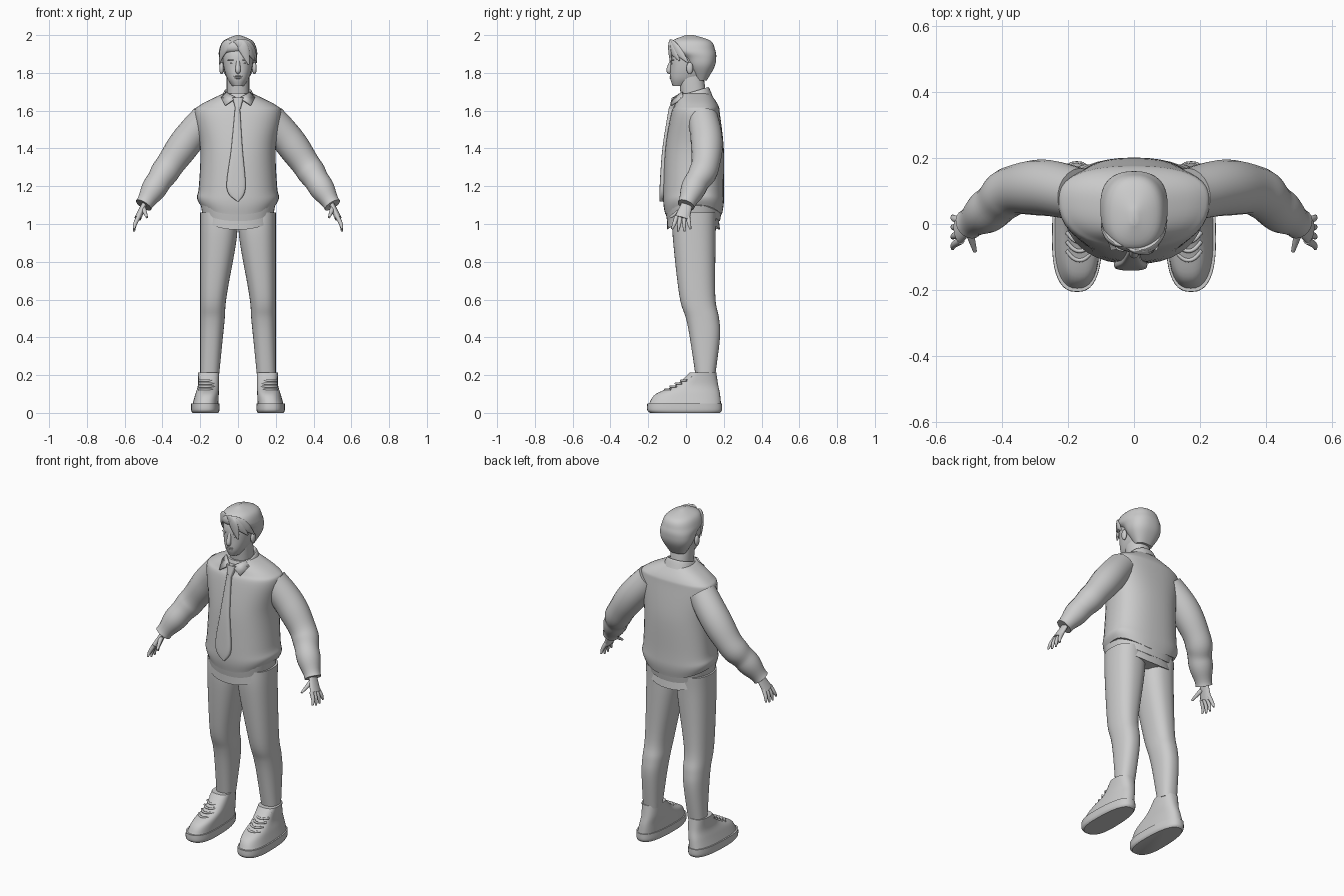
import bpy
import bmesh
import math
from mathutils import Vector

cube = bpy.data.objects.get("Cube")
if cube:
    bpy.data.objects.remove(cube, do_unlink=True)

grey = bpy.data.materials.new("plain grey")
grey.use_nodes = True
grey.diffuse_color = (.6, .6, .6, 1)
grey.node_tree.nodes["Principled BSDF"].inputs["Base Color"].default_value = grey.diffuse_color
parts = []


def finish(bm, name):
    """Turn a bmesh into a named, coloured object."""
    bmesh.ops.recalc_face_normals(bm, faces=bm.faces)
    mesh = bpy.data.meshes.new(name)
    bm.to_mesh(mesh)
    bm.free()
    mesh.materials.append(grey)
    part = bpy.data.objects.new(name, mesh)
    bpy.context.collection.objects.link(part)
    parts.append(part)
    return part


def smooth_path(rows, steps):
    """Catmull-Rom interpolation through rows of numbers."""
    path = []
    last = len(rows) - 1
    for index in range(last):
        before, start = rows[max(index - 1, 0)], rows[index]
        end, after = rows[index + 1], rows[min(index + 2, last)]
        for step in range(steps):
            t = step / steps
            path.append([q + t * (r - p + t * (2 * p - 5 * q + 4 * r - s
                         + t * (3 * (q - r) + s - p))) / 2
                         for p, q, r, s in zip(before, start, end, after)])
    path.append(list(rows[last]))
    return path


def skin(name, rings, side):
    """Bridge rings of points into a capped surface."""
    bm = bmesh.new()
    loops = [[bm.verts.new((side * x, y, z)) for x, y, z in ring] for ring in rings]
    for low, high in zip(loops, loops[1:]):
        for index in range(len(low)):
            bm.faces.new((low[index - 1], low[index], high[index], high[index - 1]))
    bm.faces.new(loops[0])
    bm.faces.new(loops[-1])
    return finish(bm, name)


def circle(sides):
    """Cosine and sine pairs around a full turn."""
    angles = [math.tau * index / sides for index in range(sides)]
    return [(math.cos(angle), math.sin(angle)) for angle in angles]


def loft(name, rows, side=1, power=.85, middle=.5, centre=lambda width: 0, dip=0, tilt=0):
    """Stack rounded sections; each row is height, half width, front, back."""
    rings = []
    for height, width, front, back in smooth_path(rows, 6):
        waist = front + middle * (back - front)
        sag = dip * min(max(1.2 - height, 0), .1)
        ring = []
        for c, s in circle(40):
            depth = back - waist if s > 0 else waist - front
            x = centre(width) + width * math.copysign(abs(c) ** power, c)
            y = depth * math.copysign(abs(s) ** power, s)
            ring.append((x, waist + y, height - sag * s * s + tilt * y))
        rings.append(ring)
    return skin(name, rings, side)


def tube(name, rows, side=1, axis=(0, 1, 0), flat=1, ripple=0):
    """Sweep an oval along x, y, z, radius rows; its long side follows the axis."""
    rows = smooth_path(rows, 8)
    points = [Vector(row[:3]) for row in rows]
    last = len(points) - 1
    rings = []
    for index, point in enumerate(points):
        along = points[min(index + 1, last)] - points[max(index - 1, 0)]
        along.normalize()
        wide = Vector(axis)
        wide = (wide - along * wide.dot(along)).normalized()
        thin = along.cross(wide) * flat
        t = index / last
        radius = rows[index][3] * (1 + ripple * t * t * math.sin(t * math.tau * 4))
        rings.append([point + radius * (wide * c + thin * s) for c, s in circle(20)])
    return skin(name, rings, side)


def ball(name, centre, size, side=1):
    """Stretched sphere."""
    bm = bmesh.new()
    bmesh.ops.create_uvsphere(bm, u_segments=16, v_segments=10, radius=1)
    for vert in bm.verts:
        x, y, z = (c + s * k for c, s, k in zip(centre, size, vert.co))
        vert.co = (side * x, y, z)
    return finish(bm, name)


# Sweater body with a blouson fold above the ribbed hem
loft("sweater", [(1.1, .2, -.11, .19), (1.14, .217, -.12, .2), (1.2, .207, -.12, .2),
                 (1.4, .2, -.11, .2), (1.58, .23, -.08, .18), (1.63, .2, -.06, .17),
                 (1.69, .08, -.04, .13)], middle=.6, dip=.5)
loft("sweater_hem", [(1.06, .19, -.1, .18), (1.12, .2, -.11, .19)], dip=.45)

# Shirt tail and collar
loft("shirt_tail", [(1.02, .19, -.1, .18), (1.1, .18, -.1, .17)], dip=.5)
loft("collar_band", [(1.65, .095, -.06, .14), (1.7, .073, -.04, .12),
                     (1.69, .06, -.03, .11)], tilt=.3)

# Tie
loft("tie_knot", [(1.61, .014, -.09, -.05), (1.67, .03, -.075, -.04)], power=.6)
loft("tie_blade", [(1.12, .005, -.14, -.12), (1.19, .05, -.14, -.11),
                   (1.4, .03, -.125, -.1), (1.62, .013, -.09, -.06)],
     power=.6, centre=lambda width: -.2 * width)

# Neck, head, nose and lips
loft("neck", [(1.6, .06, -.02, .12), (1.8, .06, -.04, .09)])
loft("head", [(1.73, .03, -.07, .02), (1.77, .057, -.083, .09), (1.83, .075, -.083, .12),
              (1.9, .08, -.08, .14), (1.96, .06, -.05, .1), (1.98, .02, 0, .06)])
tube("nose", [(0, -.075, 1.87, .008), (0, -.09, 1.815, .014), (0, -.08, 1.8, .008)],
     axis=(1, 0, 0))
ball("upper_lip", (0, -.08, 1.782), (.024, .007, .004))
ball("lower_lip", (0, -.08, 1.773), (.02, .007, .005))

# Hair cap, and locks sweeping round the forehead from a parting
loft("hair_cap", [(1.76, .05, .05, .11), (1.83, .09, .01, .15), (1.88, .1, -.02, .16),
                  (1.92, .1, -.08, .155), (1.97, .077, -.07, .13), (2, .01, 0, .04)])
locks = {"fringe": (-.3, 1.1, .1), "temple": (-.1, 1.5, .11),
         "short_side": (-.4, -1.4, .12), "forelock": (0, .6, .12)}
for label, (start, end, drop) in locks.items():
    path = []
    for step in range(5):
        t = step / 4
        angle = start + t * (end - start)
        reach = .8 + .2 * t
        path.append((.1 * reach * math.sin(angle), .02 - .12 * reach * math.cos(angle),
                     1.965 - drop * t * t, .004 + .024 * math.sin(math.pi * t)))
    tube("hair_" + label, path, axis=(0, 0, 1), flat=.4)

for label, side in (("left_", 1), ("right_", -1)):
    # Face details
    ball(label + "ear", (.087, .02, 1.825), (.012, .018, .032), side)
    ball(label + "eye", (.03, -.07, 1.85), (.014, .009, .006), side)
    ball(label + "brow", (.034, -.07, 1.868), (.022, .013, .004), side)

    # Collar flap
    bm = bmesh.new()
    corners = ((.01, -.07, 1.67), (.07, -.08, 1.63), (.09, -.02, 1.67), (.066, -.02, 1.7))
    bm.faces.new([bm.verts.new((side * x, y, z)) for x, y, z in corners])
    flap = finish(bm, label + "collar_flap")
    flap.modifiers.new("thickness", "SOLIDIFY").thickness = .008

    # Sleeve with soft folds towards the cuff
    tube(label + "sleeve", [(.17, .09, 1.56, .08), (.27, .11, 1.44, .085),
                            (.37, .1, 1.3, .075), (.43, .05, 1.21, .067),
                            (.5, 0, 1.1, .047)], side, ripple=.08)

    # Hand
    tube(label + "palm", [(.49, .01, 1.12, .028), (.53, -.02, 1.03, .04)], side, flat=.45)
    for index, finger in enumerate(("index", "middle", "ring", "little")):
        root = -.05 + .02 * index
        tip = -.075 + .033 * index
        low = .955 + .012 * abs(index - 1.5)
        tube(label + finger + "_finger", [
            (.525, root, 1.04, .012), (.545, (root + tip) / 2, 1, .01),
            (.55, tip, low, .005)], side)
    tube(label + "thumb", [(.5, -.02, 1.08, .014), (.482, -.083, 1.035, .006)], side)

    # Trouser leg, straight along its outer side
    loft(label + "trouser_leg", [
        (.2, .05, .05, .155), (.4, .06, .02, .18), (.5, .065, 0, .175),
        (.62, .07, -.035, .155), (.93, .097, -.07, .157), (1.06, .095, -.07, .16)],
        side, centre=lambda width: .2 - width)

    # Shoe: sole, upper and laces
    loft(label + "shoe_sole", [(0, .068, -.19, .18), (.015, .075, -.205, .19),
                               (.05, .075, -.205, .19)],
         side, power=.8, middle=.4, centre=lambda width: .173)
    loft(label + "shoe_upper", [(.05, .068, -.195, .185), (.1, .062, -.16, .18),
                                (.15, .056, -.05, .17), (.215, .056, .02, .16)],
         side, power=.8, middle=.4, centre=lambda width: .08 + 1.35 * width)
    for index in range(5):
        y = -.11 + .028 * index
        z = .135 + .57 * (y + .09)
        tube(label + "lace_" + "abcde"[index], [
            (.165 + .04 * across, y + .03 * across * across, z, .006)
            for across in (-1, -.5, 0, .5, 1)], side)

# Smooth shading with sharp edges kept
bpy.ops.object.select_all(action="DESELECT")
for part in parts:
    part.select_set(True)
bpy.context.view_layer.objects.active = parts[0]
bpy.ops.object.shade_smooth_by_angle(angle=math.radians(40))
